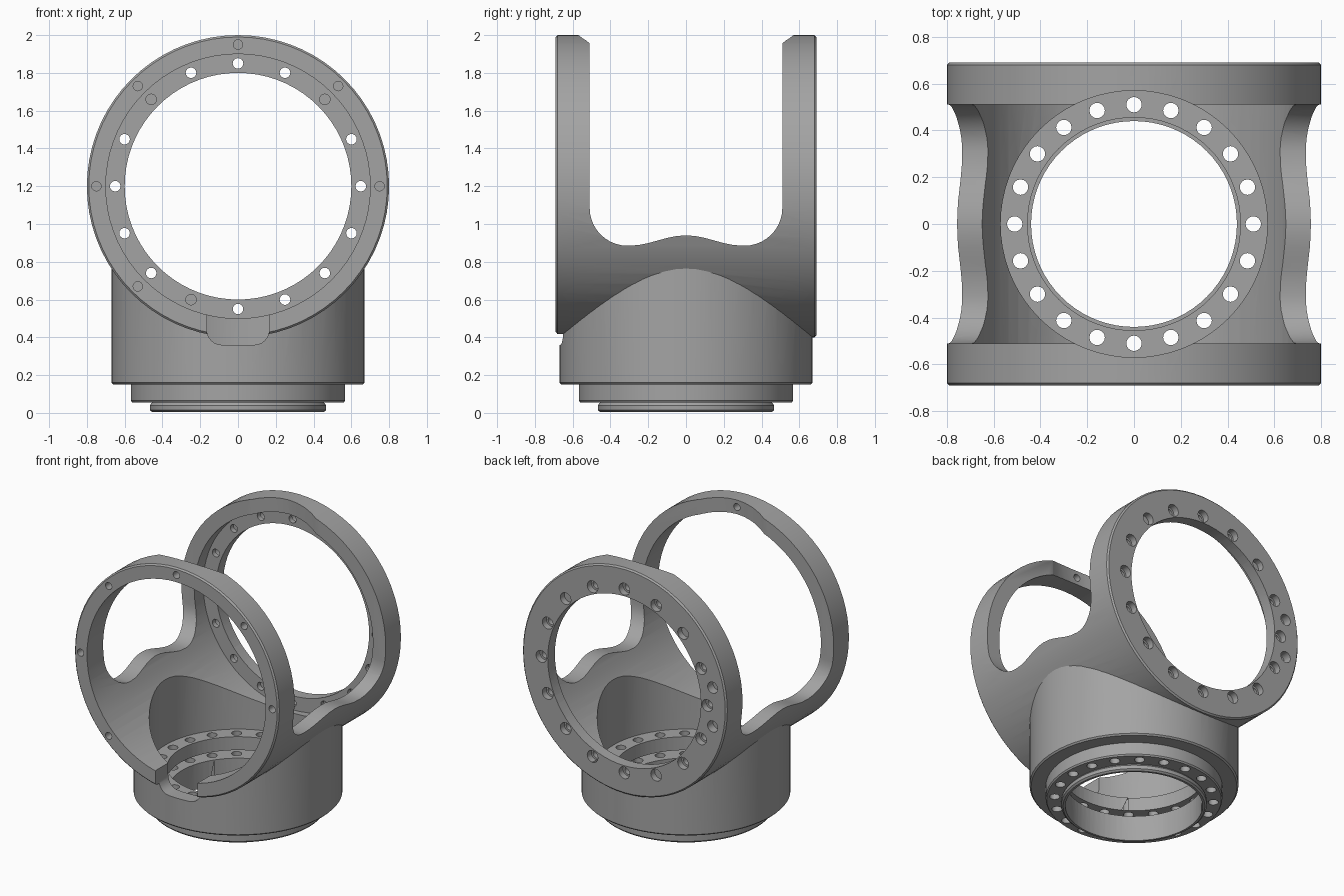
import bpy, bmesh
from math import sin, cos, pi, radians
from mathutils import Matrix, Vector

cube = bpy.data.objects.get("Cube")
if cube:
    bpy.data.objects.remove(cube)

AXIS_Z = 1.2                      # height of the horizontal ring axis
ALONG_Y = Matrix.Translation((0, 0, AXIS_Z)) @ Matrix.Rotation(radians(-90), 4, 'X')
metal = bpy.data.materials.new("grey_metal")
metal.use_nodes = True
GREY = (0.37, 0.37, 0.37, 1)
metal.diffuse_color = GREY
metal.node_tree.nodes["Principled BSDF"].inputs["Base Color"].default_value = GREY


def to_object(name, bm):
    bmesh.ops.recalc_face_normals(bm, faces=bm.faces)
    mesh = bpy.data.meshes.new(name)
    bm.to_mesh(mesh)
    bm.free()
    obj = bpy.data.objects.new(name, mesh)
    bpy.context.collection.objects.link(obj)
    return obj


def lathe(name, profile, matrix=Matrix(), steps=72):
    """Solid of revolution from (radius, height) points."""
    bm = bmesh.new()
    points = [(0, profile[0][1])] + profile + [(0, profile[-1][1])]
    verts = [bm.verts.new((r, 0, h)) for r, h in points]
    edges = [bm.edges.new(pair) for pair in zip(verts, verts[1:])]
    bmesh.ops.spin(bm, geom=verts + edges, cent=(0, 0, 0), axis=(0, 0, 1),
                   angle=2 * pi, steps=steps, use_merge=True)
    bmesh.ops.remove_doubles(bm, verts=bm.verts, dist=0.0001)
    bm.transform(matrix)
    return to_object(name, bm)


def rod(name, radius, low, high, matrix=Matrix()):
    return lathe(name, [(radius, low), (radius, high)], matrix)


def drills(name, angles, pitch, radius, low, high, matrix=Matrix()):
    """One cutter holding a circle of separate drill rods."""
    bm = bmesh.new()
    for a in angles:
        place = Matrix.Translation((pitch * cos(a), pitch * sin(a), (low + high) / 2))
        bmesh.ops.create_cone(bm, cap_ends=True, segments=16, radius1=radius,
                              radius2=radius, depth=high - low, matrix=matrix @ place)
    return to_object(name, bm)


def extrude(name, points, vector):
    bm = bmesh.new()
    face = bm.faces.new([bm.verts.new(p) for p in points])
    made = bmesh.ops.extrude_face_region(bm, geom=[face])["geom"]
    bmesh.ops.translate(bm, vec=vector,
                        verts=[v for v in made if isinstance(v, bmesh.types.BMVert)])
    return to_object(name, bm)


def combine(target, tool, operation='DIFFERENCE'):
    mod = target.modifiers.new("cut", 'BOOLEAN')
    mod.operation, mod.object, mod.solver = operation, tool, 'EXACT'
    graph = bpy.context.evaluated_depsgraph_get()
    mesh = bpy.data.meshes.new_from_object(target.evaluated_get(graph))
    target.modifiers.clear()
    target.data = mesh
    bpy.data.objects.remove(tool)


def circle(count):
    return [2 * pi * i / count for i in range(count)]


# Horizontal barrel that becomes the two upright rings
yoke = lathe("joint_yoke", [(0.79, -0.69), (0.8, -0.68), (0.8, 0.68), (0.79, 0.69)], ALONG_Y)

# Round base with its stepped collar and lip
base = lathe("base", [(0.455, 0.005), (0.467, 0.015), (0.467, 0.04), (0.455, 0.055),
                      (0.56, 0.055), (0.567, 0.065), (0.567, 0.15), (0.66, 0.15),
                      (0.67, 0.16), (0.67, 0.95)])
combine(yoke, base, 'UNION')

# Saddle-shaped opening between the rings
half = [(0.51, 2.5)]
half += [(0.31 + 0.2 * cos(a), 1.085 - 0.2 * sin(a))
         for a in [radians(9 * i) for i in range(11)]]
half += [(y, 0.9125 + 0.0275 * cos(pi * y / 0.3)) for y in (0.25, 0.2, 0.15, 0.1, 0.05)]
outline = half + [(0, 0.94)] + [(-y, z) for y, z in reversed(half)]
combine(yoke, extrude("saddle_cut", [(-1, y, z) for y, z in outline], Vector((2, 0, 0))))

# Barrel bore, leaving a narrower flange in the back ring
combine(yoke, rod("barrel_bore", 0.7, -1, 0.61, ALONG_Y))
combine(yoke, rod("flange_bore", 0.6, 0.3, 1, ALONG_Y))

# Vertical bore, through bore and the groove between the two base flanges
combine(yoke, rod("upper_bore", 0.57, 0.33, 2.5))
combine(yoke, rod("through_bore", 0.44, -0.5, 0.6))
combine(yoke, rod("upper_flange_bore", 0.455, 0.21, 0.6))
combine(yoke, rod("groove", 0.565, 0.185, 0.235))

# Rounded slot at the foot of the front ring
r, w, floor = 0.08, 0.165, 0.36
corner = [(w - r + r * cos(a), floor + r - r * sin(a))
          for a in [radians(15 * i) for i in range(7)]]
slot = [(w, 0.7)] + corner + [(-x, z) for x, z in reversed(corner)] + [(-w, 0.7)]
combine(yoke, extrude("slot_cut", [(x, -1, z) for x, z in slot], Vector((0, 0.6, 0))))

# Bolt holes of the base flanges
combine(yoke, drills("base_holes", circle(20), 0.51, 0.033, -0.2, 0.45))

# Counterbored bolt holes of the back flange, with two blind pin holes
combine(yoke, drills("back_holes", circle(16), 0.65, 0.028, 0.585, 0.8, ALONG_Y))
combine(yoke, drills("back_counterbores", circle(16), 0.65, 0.042, 0.645, 0.8, ALONG_Y))
pins = [pi + radians(11.25), pi - radians(11.25)]
combine(yoke, drills("pin_holes", pins, 0.705, 0.04, 0.63, 0.8, ALONG_Y))

# Screw holes of the front ring, none at the slot
screws = [a for a in circle(8) if abs(a - pi / 2) > 0.1]
combine(yoke, drills("front_holes", screws, 0.75, 0.025, -0.8, -0.55, ALONG_Y))

# Finish
yoke.data.materials.clear()
yoke.data.materials.append(metal)
for poly in yoke.data.polygons:
    poly.material_index = 0
bpy.context.view_layer.objects.active = yoke
yoke.select_set(True)
bpy.ops.object.shade_smooth_by_angle(angle=radians(30))
